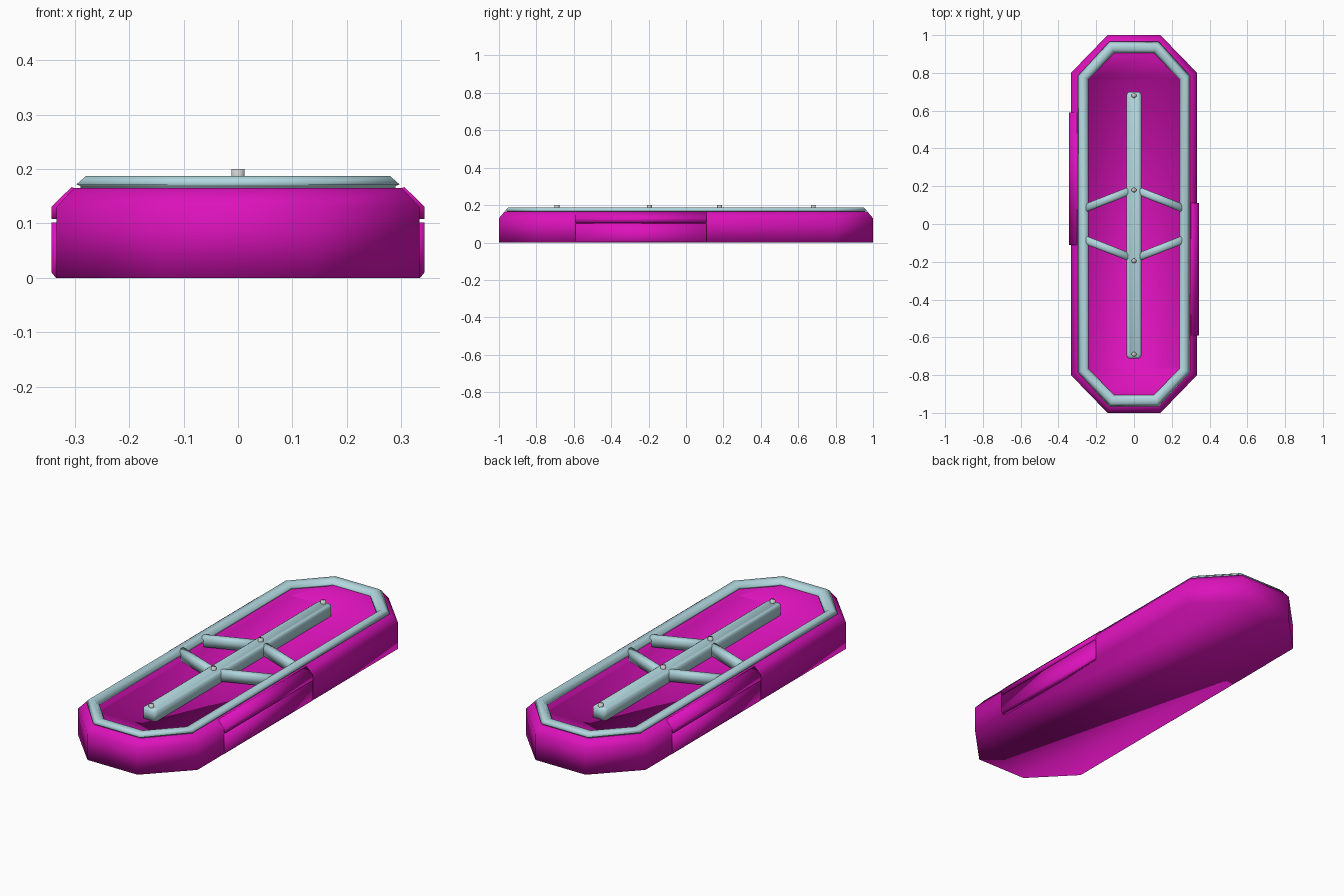
import bpy, bmesh
from math import atan2
from mathutils import Matrix, Vector

if "Cube" in bpy.data.objects:
    bpy.data.objects.remove(bpy.data.objects["Cube"])


def material(name, rgb):
    m = bpy.data.materials.new(name)
    m.diffuse_color = (*rgb, 1)
    m.use_nodes = True
    m.node_tree.nodes["Principled BSDF"].inputs["Base Color"].default_value = m.diffuse_color
    return m


MAGENTA = material("magenta", (0.72, 0.006, 0.50))
TEAL = material("pale_teal", (0.44, 0.68, 0.73))


def finish(name, bm, mat=None):
    bmesh.ops.recalc_face_normals(bm, faces=bm.faces)
    for f in bm.faces:
        f.smooth = True
    me = bpy.data.meshes.new(name)
    bm.to_mesh(me)
    bm.free()
    ob = bpy.data.objects.new(name, me)
    bpy.context.collection.objects.link(ob)
    if mat:
        me.materials.append(mat)
    return ob


def octagon(hx, hy, cx, cy, z):
    quarter = [(hx, cy), (cx, hy)]
    half = quarter + [(-x, y) for x, y in reversed(quarter)]
    return [(x, y, z) for x, y in half + [(-x, -y) for x, y in half]]


def loft(name, loops, mat=None, caps=True, closed=False):
    """Skin a list of equal-length point loops."""
    bm = bmesh.new()
    rows = [[bm.verts.new(p) for p in loop] for loop in loops]
    pairs = list(zip(rows, rows[1:])) + ([(rows[-1], rows[0])] if closed else [])
    for a, b in pairs:
        n = len(a)
        for i in range(n):
            j = (i + 1) % n
            bm.faces.new((a[i], a[j], b[j], b[i]))
    if caps:
        bm.faces.new(rows[0])
        bm.faces.new(rows[-1])
    return finish(name, bm, mat)


def side_prism(name, profile, y0, y1, mat):
    return loft(name, [[(x, y, z) for x, z in profile] for y in (y0, y1)], mat)


# Tray body: walls, bevelled rim and recess with sloping ends
loft("tray_body", [
    octagon(0.334, 1.0, 0.14, 0.80, 0),
    octagon(0.334, 1.0, 0.14, 0.80, 0.13),
    octagon(0.302, 0.97, 0.13, 0.785, 0.165),
    octagon(0.242, 0.908, 0.108, 0.767, 0.165),
    octagon(0.240, 0.768, 0.234, 0.758, 0.13),
], MAGENTA)

# Frame ring on the rim: thin foot, bevelled outside, inner wall
loft("frame_ring", [
    octagon(0.290, 0.958, 0.127, 0.78, 0.163),
    octagon(0.290, 0.958, 0.127, 0.78, 0.169),
    octagon(0.297, 0.967, 0.130, 0.785, 0.172),
    octagon(0.280, 0.950, 0.122, 0.78, 0.187),
    octagon(0.256, 0.922, 0.114, 0.772, 0.187),
    octagon(0.240, 0.905, 0.106, 0.766, 0.168),
    octagon(0.240, 0.905, 0.106, 0.766, 0.160),
], TEAL, caps=False, closed=True)

# Side panels, offset to opposite ends on the two sides
lower = [(0.32, 0), (0.335, 0), (0.343, 0.01), (0.343, 0.102), (0.32, 0.102)]
upper = [(0.32, 0.108), (0.343, 0.108), (0.343, 0.131), (0.306, 0.167), (0.29, 0.16)]
for side, s in (("right", 1), ("left", -1)):
    for part, prof in (("lower", lower), ("upper", upper)):
        side_prism(f"{side}_{part}_panel", [(s * x, z) for x, z in prof],
                   -0.59 * s, 0.11 * s, MAGENTA)

# Central spine bar with chamfered top
spine = loft("spine_bar", [
    octagon(0.040, 0.705, 0.030, 0.69, 0.125),
    octagon(0.040, 0.705, 0.030, 0.69, 0.178),
    octagon(0.028, 0.697, 0.022, 0.68, 0.187),
], TEAL)
spine.location.y = -0.006


# Braces from the spine to the frame
def brace(name, a, b):
    d = Vector(b) - Vector(a)
    section = [(-0.021, 0.135), (0.021, 0.135), (0.021, 0.176),
               (0.010, 0.185), (-0.010, 0.185), (-0.021, 0.176)]
    ob = loft(name, [[(x, w, z) for w, z in section] for x in (0, d.length)], TEAL)
    ob.data.transform(Matrix.Translation((*a, 0)) @ Matrix.Rotation(atan2(d.y, d.x), 4, 'Z'))


for sx, side in ((1, "right"), (-1, "left")):
    for sy, end in ((1, "back"), (-1, "front")):
        brace(f"{end}_{side}_brace", (0, 0.185 * sy), (0.262 * sx, 0.082 * sy))

# Bolts along the spine
for i, y in enumerate((-0.69, -0.195, 0.18, 0.68)):
    bm = bmesh.new()
    bmesh.ops.create_cone(bm, cap_ends=True, segments=10, radius1=0.013, radius2=0.013,
                          depth=0.03, matrix=Matrix.Translation((0, y, 0.185)))
    finish(f"spine_bolt_{i + 1}", bm)
